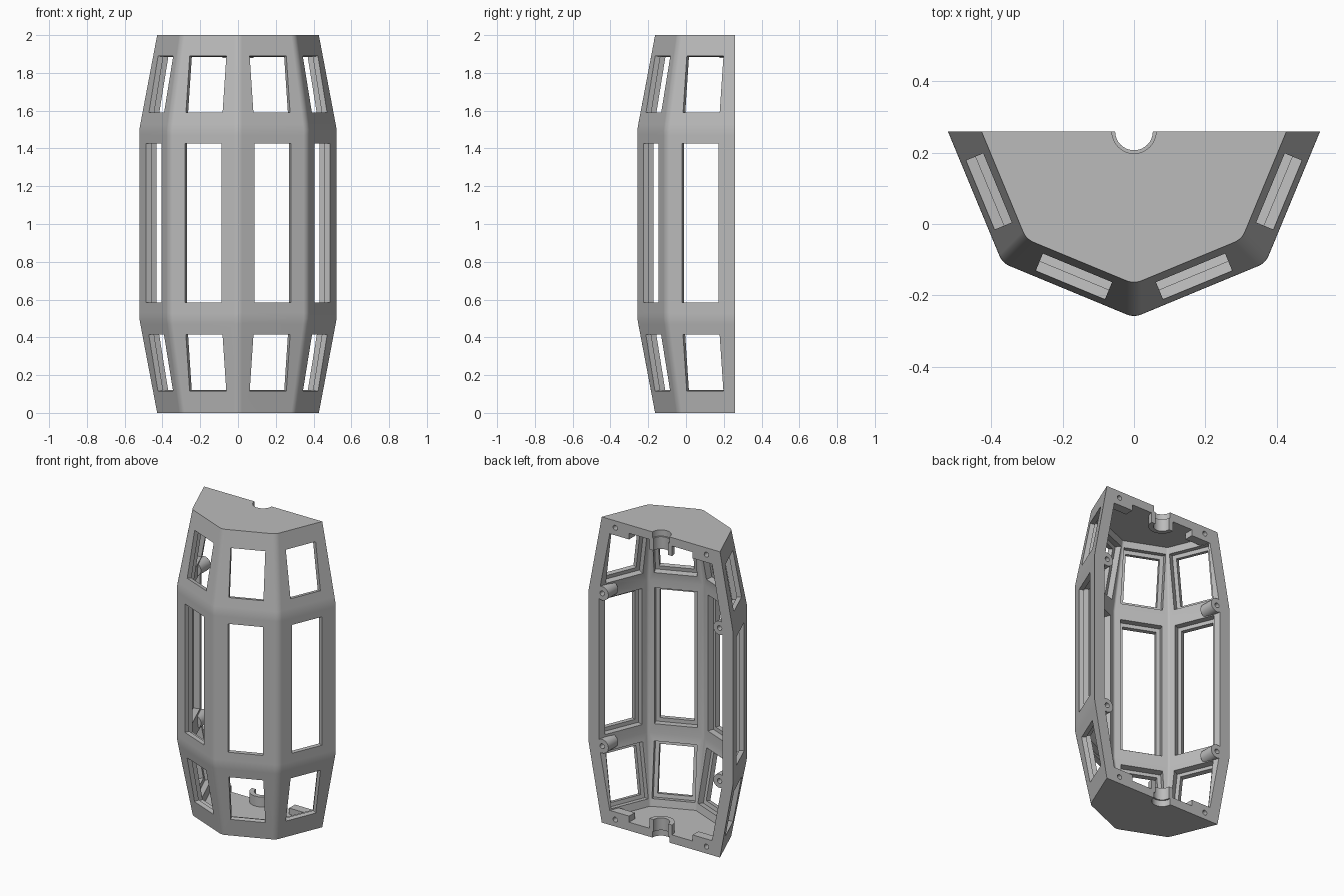
import bpy, bmesh, math
from mathutils import Matrix, Vector

if "Cube" in bpy.data.objects:
    bpy.data.objects.remove(bpy.data.objects["Cube"])

BACK = 0.26          # flat open side
R_MID, R_END = 0.5225, 0.428
WALL = 0.07
PLATE = 0.055
C8 = math.cos(math.pi / 8)
SLOPE = (R_MID - R_END) * C8 / 0.5

grey = bpy.data.materials.new("warm_grey_plastic")
grey.use_nodes = True
colour = (0.5, 0.5, 0.5, 1)
grey.diffuse_color = colour
grey.node_tree.nodes["Principled BSDF"].inputs["Base Color"].default_value = colour


def radius_at(z):
    return R_MID - (R_MID - R_END) * max(0, abs(z - 1) - 0.5) / 0.5


def finish(bm, name):
    bmesh.ops.recalc_face_normals(bm, faces=bm.faces)
    mesh = bpy.data.meshes.new(name)
    bm.to_mesh(mesh)
    bm.free()
    mesh.materials.append(grey)
    obj = bpy.data.objects.new(name, mesh)
    bpy.context.collection.objects.link(obj)
    return obj


def ring(radius, z, fillet, back):
    """Half octagon with rounded front corners, carried straight back past the cut."""
    pts = [Vector((-radius, back, z)), Vector((-radius, BACK, z))]
    for k in (-1, 0, 1):
        mid = -math.pi / 2 + k * math.pi / 4
        cen = radius - fillet / C8
        for i in range(7):
            a = mid + (i / 6 - 0.5) * math.pi / 4
            pts.append(Vector((cen * math.cos(mid) + fillet * math.cos(a),
                               BACK + cen * math.sin(mid) + fillet * math.sin(a), z)))
    return pts + [Vector((radius, BACK, z)), Vector((radius, back, z))]


def loft(name, levels, inset, fillet, back):
    bm = bmesh.new()
    rings = [[bm.verts.new(p) for p in ring(r - inset / C8, z, fillet, back)] for z, r in levels]
    n = len(rings[0])
    for a, b in zip(rings, rings[1:]):
        for i in range(n):
            j = (i + 1) % n
            bm.faces.new((a[i], a[j], b[j], b[i]))
    bm.faces.new(rings[0])
    bm.faces.new(rings[-1])
    return finish(bm, name)


def box(name, size, matrix):
    bm = bmesh.new()
    bmesh.ops.create_cube(bm, size=1, matrix=matrix @ Matrix.Diagonal((*size, 1)))
    return finish(bm, name)


def cylinder(name, radius, depth, centre, along_y=False, radius2=None):
    bm = bmesh.new()
    m = Matrix.Translation(centre)
    if along_y:
        m = m @ Matrix.Rotation(math.pi / 2, 4, 'X')
    bmesh.ops.create_cone(bm, cap_ends=True, segments=32, radius1=radius,
                          radius2=radius2 or radius, depth=depth, matrix=m)
    return finish(bm, name)


def apply_bool(target, tool, operation):
    mod = target.modifiers.new("bool", 'BOOLEAN')
    mod.operation, mod.object, mod.solver = operation, tool, 'EXACT'
    bpy.context.view_layer.objects.active = target
    bpy.ops.object.modifier_apply(modifier=mod.name)
    bpy.data.objects.remove(tool)


# Hollow shell with softened bends
soft = 0.03
bend = R_MID - (R_MID - R_END) * soft * 0.5
levels = [(0, R_END), (0.5 - soft, radius_at(0.5 - soft)), (0.5, bend + 0.001), (0.5 + soft, R_MID),
          (1.5 - soft, R_MID), (1.5, bend + 0.001), (1.5 + soft, radius_at(1.5 + soft)), (2, R_END)]
shell = loft("lantern_half_shell", levels, 0, 0.055, BACK + 0.1)
inner = [(z, radius_at(z)) for z in (PLATE, 0.5, 1.5, 2 - PLATE)]
apply_bool(shell, loft("cavity", inner, WALL, 0.02, BACK + 0.2), 'DIFFERENCE')

# Windows with a wider rebate on the inside
for k in (-1.5, -0.5, 0.5, 1.5):
    heading = -math.pi / 2 + k * math.pi / 4
    for z, height, tilt in ((0.265, 0.305, 1), (1.005, 0.84, 0), (1.74, 0.305, -1)):
        frame = (Matrix.Translation((0, BACK, 0)) @ Matrix.Rotation(heading, 4, 'Z')
                 @ Matrix.Translation((radius_at(z) * C8, 0, z))
                 @ Matrix.Rotation(tilt * math.atan(SLOPE), 4, 'Y'))
        for near, far, grow in ((0.1, -0.14, 0), (-0.03, -0.14, 0.025)):
            m = frame @ Matrix.Translation(((near + far) / 2, 0, 0))
            cutter = box("window", (near - far, 0.21 + 2 * grow, height + 2 * grow), m)
            apply_bool(shell, cutter, 'DIFFERENCE')

# Screw bosses, corner blocks and axle collars
for z_end, inward in ((0, 1), (2, -1)):
    for side in (-1, 1):
        z = z_end + inward * 0.5
        apply_bool(shell, cylinder("boss", 0.045, 0.16, (side * 0.425, 0.24, z), True), 'UNION')
        m = Matrix.Translation((side * 0.305, 0.255, z_end + inward * 0.065))
        apply_bool(shell, box("block", (0.15, 0.11, 0.06), m), 'UNION')
    apply_bool(shell, cylinder("collar", 0.082, 0.08, (0, BACK, z_end + inward * 0.08)), 'UNION')

# Trim flat back, then drill the holes
apply_bool(shell, box("trim", (2, 0.5, 3), Matrix.Translation((0, BACK + 0.25, 1))), 'DIFFERENCE')
for z_end, inward in ((0, 1), (2, -1)):
    apply_bool(shell, cylinder("bore", 0.053, 0.4, (0, BACK, z_end)), 'DIFFERENCE')
    apply_bool(shell, cylinder("counterbore", 0.062, 0.08, (0, BACK, z_end)), 'DIFFERENCE')
    for side in (-1, 1):
        for x, z in ((0.425, 0.5), (0.33, 0.045)):
            hole = cylinder("hole", 0.016, 0.16, (side * x, BACK, z_end + inward * z), True)
            apply_bool(shell, hole, 'DIFFERENCE')

# Soft bends, crisp edges
bpy.ops.object.select_all(action='DESELECT')
shell.select_set(True)
bpy.context.view_layer.objects.active = shell
bpy.ops.object.shade_smooth_by_angle(angle=math.radians(25))
weighted = shell.modifiers.new("weighted", 'WEIGHTED_NORMAL')
weighted.keep_sharp = True
